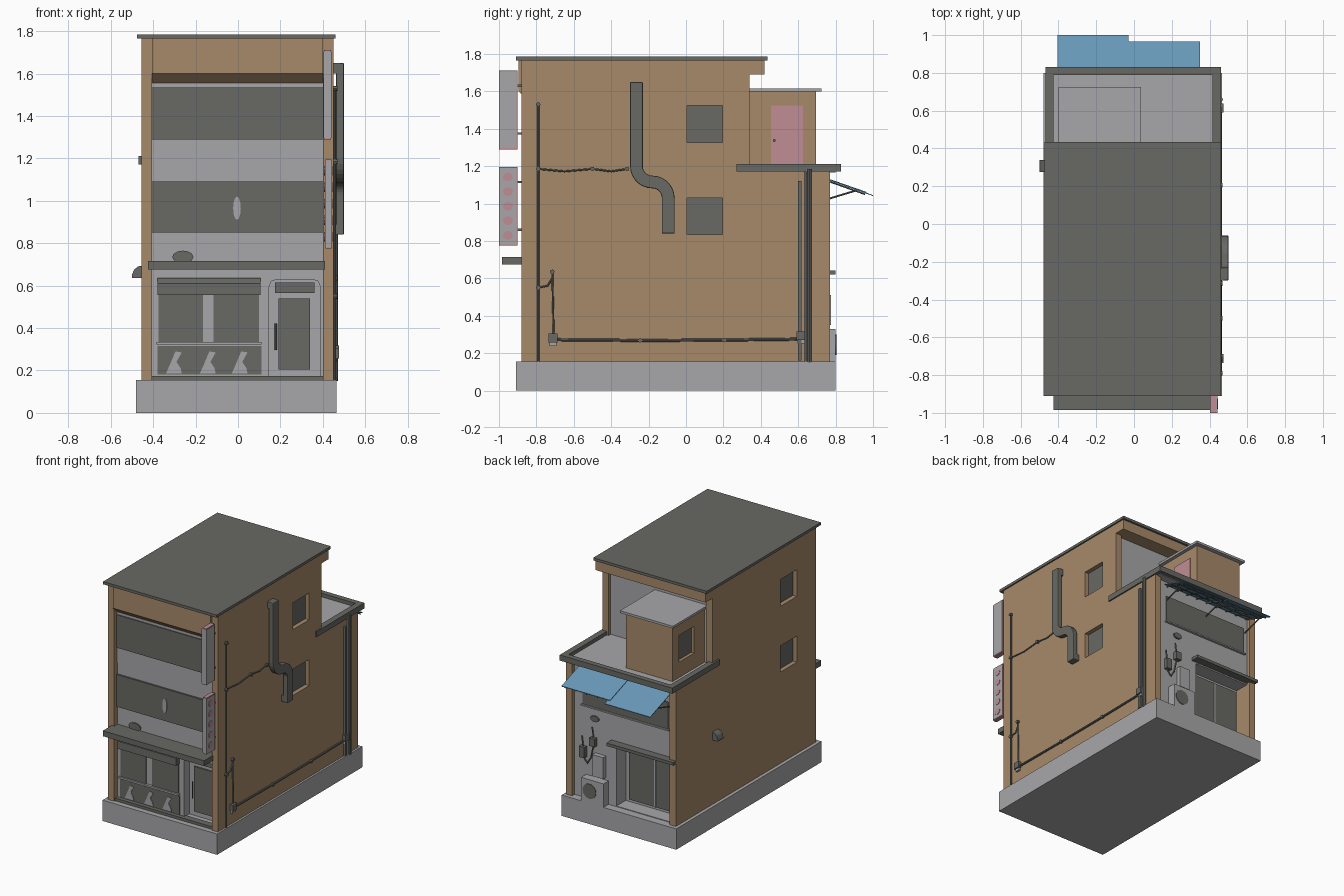
import bpy, bmesh, math
from mathutils import Vector

if "Cube" in bpy.data.objects:
    bpy.data.objects.remove(bpy.data.objects["Cube"])

def material(name, r, g, b):
    m = bpy.data.materials.new(name)
    m.diffuse_color = (r, g, b, 1)
    m.use_nodes = True
    m.node_tree.nodes["Principled BSDF"].inputs["Base Color"].default_value = m.diffuse_color
    return m

TAN = material("tan wall", .39, .255, .145)
LIGHT = material("light grey", .39, .39, .40)
DARK = material("dark grey", .138, .14, .126)
PINK = material("dusty pink", .52, .27, .30)
BLUE = material("sheet blue", .14, .32, .48)

def finish(name, bm, mat):
    bmesh.ops.recalc_face_normals(bm, faces=bm.faces[:])
    me = bpy.data.meshes.new(name)
    bm.to_mesh(me)
    bm.free()
    me.materials.append(mat)
    ob = bpy.data.objects.new(name, me)
    bpy.context.collection.objects.link(ob)
    return ob

def prism(name, prof, axis, a, b, mat):
    """Extrude a 2D profile along x (profile is y,z) or along y (profile is x,z)."""
    bm = bmesh.new()
    put = (lambda p, t: (t, p[0], p[1])) if axis == 'x' else (lambda p, t: (p[0], t, p[1]))
    lo = [bm.verts.new(put(p, a)) for p in prof]
    hi = [bm.verts.new(put(p, b)) for p in prof]
    n = len(prof)
    bm.faces.new(lo)
    bm.faces.new(hi[::-1])
    for i in range(n):
        bm.faces.new((lo[i], lo[(i + 1) % n], hi[(i + 1) % n], hi[i]))
    return finish(name, bm, mat)

def box(name, x0, x1, y0, y1, z0, z1, mat):
    return prism(name, [(y0, z0), (y1, z0), (y1, z1), (y0, z1)], 'x', x0, x1, mat)

def ellipse(cx, cz, rx, rz, n=16):
    return [(cx + rx * math.cos(2 * math.pi * i / n), cz + rz * math.sin(2 * math.pi * i / n)) for i in range(n)]

def tube(name, pts, r, mat):
    """Eight-sided pipe along straight segments, joined with small overlaps."""
    bm = bmesh.new()
    for p, q in zip(pts, pts[1:]):
        p, q = Vector(p), Vector(q)
        d = q - p
        res = bmesh.ops.create_cone(bm, cap_ends=True, segments=8, radius1=r, radius2=r, depth=d.length + r)
        rot = d.to_track_quat('Z', 'Y')
        for v in res['verts']:
            v.co = rot @ v.co + (p + q) / 2
    return finish(name, bm, mat)

def cut(ob, *boxes):
    for b in boxes:
        c = b if not isinstance(b, tuple) else box("cutter", *b, ob.data.materials[0])
        c.hide_render = True
        m = ob.modifiers.new("cut", 'BOOLEAN')
        m.operation, m.solver, m.object = 'DIFFERENCE', 'EXACT', c
        bpy.context.view_layer.objects.active = ob
        bpy.ops.object.modifier_apply(modifier=m.name)
        bpy.data.objects.remove(c)

# plinth, side walls and roof
box("plinth", -.48, .465, -.91, .80, 0, .155, LIGHT)
prof = [(-.88, .15), (.77, .15), (.77, 1.18), (.34, 1.18), (.34, 1.69), (.42, 1.69), (.42, 1.77), (-.88, 1.77)]
right = prism("right_wall", prof, 'x', .40, .45, TAN)
left = prism("left_wall", prof, 'x', -.455, -.405, TAN)
ZS = ((.835, 1.03), (1.325, 1.525))
for z0, z1 in ZS:
    cut(right, (.38, .47, .005, .195, z0, z1))
    cut(left, (-.47, -.38, -.655, -.465, z0, z1))
    box("right_window_glass", .405, .418, .0, .20, z0 - .005, z1 + .005, DARK)
    box("left_window_glass", -.423, -.41, -.66, -.46, z0 - .005, z1 + .005, DARK)
box("roof", -.475, .46, -.91, .435, 1.765, 1.785, DARK)
prism("front_fascia", [(-.84, 1.55), (-.895, 1.60), (-.895, 1.77), (-.84, 1.77)], 'x', -.405, .40, TAN)
box("rear_beam", -.41, .405, .30, .42, 1.69, 1.77, TAN)

# inner body, with door recesses
lower = box("lower_core", -.41, .405, -.84, .74, .15, 1.18, LIGHT)
arch = [(.145, .17), (.39, .17), (.39, .59), (.378, .62), (.35, .63), (.185, .63), (.157, .62), (.145, .59)]
cut(lower, prism("cutter", arch, 'y', -.9, -.78, LIGHT), (-.415, .055, .63, .8, .16, .61))
box("upper_core", -.41, .405, -.845, .315, 1.175, 1.77, LIGHT)

# front: window bands, canopy
for z0, z1 in ((1.29, 1.535), (.85, 1.09)):
    box("front_window_band", -.405, .40, -.853, -.835, z0, z1, DARK)
prism("window_gap", ellipse(-.005, .965, .018, .055, 12), 'y', -.858, -.85, LIGHT)
prism("plant_shadow", ellipse(-.26, .735, .05, .03, 12), 'y', -.848, -.83, DARK)
box("front_canopy", -.425, .41, -.985, -.83, .675, .715, DARK)

# shop front
box("shop_step", -.405, .40, -.87, -.82, .153, .175, DARK)
box("shop_window_left", -.375, -.165, -.846, -.83, .335, .56, DARK)
box("shop_window_right", -.115, .10, -.846, -.83, .335, .56, DARK)
box("shop_sill", -.385, .11, -.858, -.83, .322, .335, LIGHT)
box("display_panel", -.38, .11, -.846, -.83, .18, .315, DARK)
for x in (-.31, -.15, .0):
    prism("display_item", [(x - .03, .185), (x + .045, .185), (x + .04, .21), (x + .02, .24), (x + .045, .285),
                           (x + .015, .29), (x - .01, .23)], 'y', -.85, -.842, LIGHT)
prism("shop_awning", [(-.83, .635), (-.85, .635), (-.878, .61), (-.88, .555), (-.872, .555), (-.865, .60), (-.83, .62)],
      'x', -.38, .105, DARK)
for x in (-.38, .095):
    prism("awning_cheek", [(-.83, .555), (-.88, .555), (-.878, .61), (-.85, .635), (-.83, .635)], 'x', x, x + .01, DARK)
box("shop_door_panel", .19, .34, -.79, -.775, .205, .54, DARK)
box("shop_door_transom", .175, .36, -.79, -.775, .565, .615, DARK)
tube("shop_door_handle", [(.178, -.79, .30), (.178, -.79, .42)], .005, DARK)

# projecting signs
for x0, x1, z0, z1, n in ((.405, .438, 1.29, 1.71, 0), (.412, .44, .775, 1.195, 5)):
    box("sign_frame", x0, x1, -1.0, -.90, z0, z1, PINK)
    box("sign_board", x0 - .003, x1 + .003, -1.001, -.906, z0 + .006, z1 - .006, LIGHT)
    for i in range(n):
        spot = ellipse(-.952, z0 + .055 + i * .078, .027, .024, 10)
        prism("sign_spot", spot, 'x', x0 - .006, x1 + .006, PINK)
    for dz in (.085, .34):
        box("sign_bracket", x0 + .008, x1 - .008, -.91, -.87, z0 + dz - .006, z0 + dz + .006, DARK)

# ventilation duct on the right wall
path = [(-.265, 1.65, 0)]
Q = [math.pi / 2 * i / 7 for i in range(8)]
path += [(-.18 - .085 * math.cos(t), 1.2 - .085 * math.sin(t), t) for t in Q]
path += [(-.18 + .085 * math.sin(t), 1.03 + .085 * math.cos(t), math.pi / 2 - t) for t in Q[1:]]
path += [(-.095, .84, 0)]
side = lambda s: [(y + s * .034 * math.cos(t), z + s * .034 * math.sin(t)) for y, z, t in path]
duct = prism("duct", side(1) + side(-1)[::-1], 'x', .462, .50, DARK)
bev = duct.modifiers.new("bevel", 'BEVEL')
bev.width, bev.segments = .006, 2
for y, z in ((-.265, 1.625), (-.095, .865)):
    box("duct_elbow", .44, .48, y - .033, y + .033, z - .024, z + .024, DARK)

# conduits, clips and junction boxes on the right wall
X = .457
tube("main_conduit", [(X, -.79, .155), (X, -.79, 1.53)], .006, DARK)
tube("upper_conduit", [(X, -.79, 1.185), (X, -.65, 1.172), (X, -.5, 1.185), (X, -.4, 1.172), (X, -.315, 1.185)], .005, DARK)
tube("branch_conduit", [(X, -.79, .55), (X, -.74, .56), (X, -.715, .60), (X, -.715, .635)], .005, DARK)
tube("drop_conduit", [(X, -.715, .635), (X, -.707, .27)], .005, DARK)
tube("lower_conduit", [(X, -.71, .272), (X, -.24, .268), (X, .2, .27), (X, .61, .275)], .008, DARK)
for y, z in ((-.79, 1.53), (-.79, 1.185), (-.5, 1.185), (-.315, 1.185), (-.79, .55), (-.715, .635), (-.245, .268), (.205, .27)):
    prism("conduit_clip", ellipse(y, z, .012, .012, 8), 'x', .445, .468, DARK)
for y, z in ((-.71, .272), (.615, .285)):
    box("junction_box", .445, .475, y - .025, y + .022, z - .015, z + .032, DARK)
    box("junction_box_base", .445, .465, y - .02, y + .018, z - .033, z - .015, LIGHT)
box("cable_tray", .445, .466, .598, .618, .16, 1.12, DARK)
tube("drain_pipe", [(.46, .66, .155), (.46, .66, 1.18)], .011, DARK)
tube("thin_drain_pipe", [(.456, .64, .155), (.456, .64, 1.18)], .006, LIGHT)

# hooded vent on the left wall
prism("side_vent_hood", [(-.45, .695), (-.472, .69), (-.49, .675), (-.5, .65), (-.5, .635), (-.45, .635)], 'y', .275, .34, DARK)

# terrace
box("terrace_floor", -.44, .43, .30, .80, 1.165, 1.185, LIGHT)
box("terrace_rim_left", -.468, -.425, .27, .83, 1.17, 1.212, DARK)
box("terrace_rim_right", .415, .46, .27, .83, 1.17, 1.212, DARK)
box("terrace_rim_back", -.43, .42, .79, .83, 1.17, 1.212, DARK)

# roof-top stair room
hut = box("stair_room", -.375, .01, .31, .695, 1.18, 1.60, TAN)
cut(hut, (-.4, -.345, .44, .62, 1.30, 1.50))
box("stair_room_glass", -.352, -.342, .44, .62, 1.30, 1.50, DARK)
box("stair_room_roof", -.40, .037, .31, .725, 1.598, 1.615, LIGHT)
box("stair_room_door", .0, .016, .455, .625, 1.185, 1.525, PINK)
prism("door_knob", ellipse(.472, 1.337, .008, .008, 8), 'x', .01, .025, DARK)

# rear facade: window, door, door canopy
box("rear_window", -.375, .33, .73, .747, .85, 1.05, DARK)
box("rear_window_sill", -.385, .34, .73, .757, .84, .85, LIGHT)
box("rear_door_panel", -.385, .02, .62, .64, .18, .59, DARK)
box("rear_door_post", -.20, -.188, .625, .645, .18, .59, LIGHT)
box("rear_canopy", -.455, .095, .70, .80, .62, .642, DARK)

# rear services
box("outdoor_unit", .12, .305, .73, .80, .155, .33, LIGHT)
prism("outdoor_unit_fan", ellipse(.235, .245, .055, .055), 'y', .79, .804, DARK)
box("meter_cabinet", .14, .23, .73, .775, .35, .51, LIGHT)
for x, z, h in ((.325, .46, .08), (.24, .565, .06)):
    box("meter", x - .025, x + .02, .73, .77, z, z + h, DARK)
    tube("meter_cable", [(x, .747, z + h), (x + .01, .747, z + h + .07)], .005, DARK)
tube("service_cable", [(.325, .747, .46), (.29, .747, .42), (.26, .747, .47), (.24, .747, .565)], .005, DARK)
prism("rear_vent", ellipse(.23, .765, .035, .022, 12), 'y', .73, .752, DARK)

# blue sheet awning and its struts
def sheet(name, x0, x1, y1, z1, dz):
    prism(name, [(.75, 1.128 + dz), (y1, z1 + dz), (y1, z1 + dz + .005), (.75, 1.133 + dz)], 'x', x0, x1, BLUE)
sheet("blue_sheet_long", -.405, -.03, 1.0, 1.04, 0)
sheet("blue_sheet_short", -.05, .35, .965, 1.053, .004)
for i in range(9):
    x = -.385 + i * .089
    tube("awning_rafter", [(x, .75, 1.123), (x, .955, 1.05)], .004, DARK)
for y in (.83, .90, .95):
    z = 1.123 - (y - .75) * .352
    tube("awning_batten", [(-.40, y, z), (.345, y, z)], .004, DARK)
for x in (-.385, -.03, .327):
    tube("awning_strut", [(x, .745, 1.02), (x, .91, 1.07)], .005, DARK)
